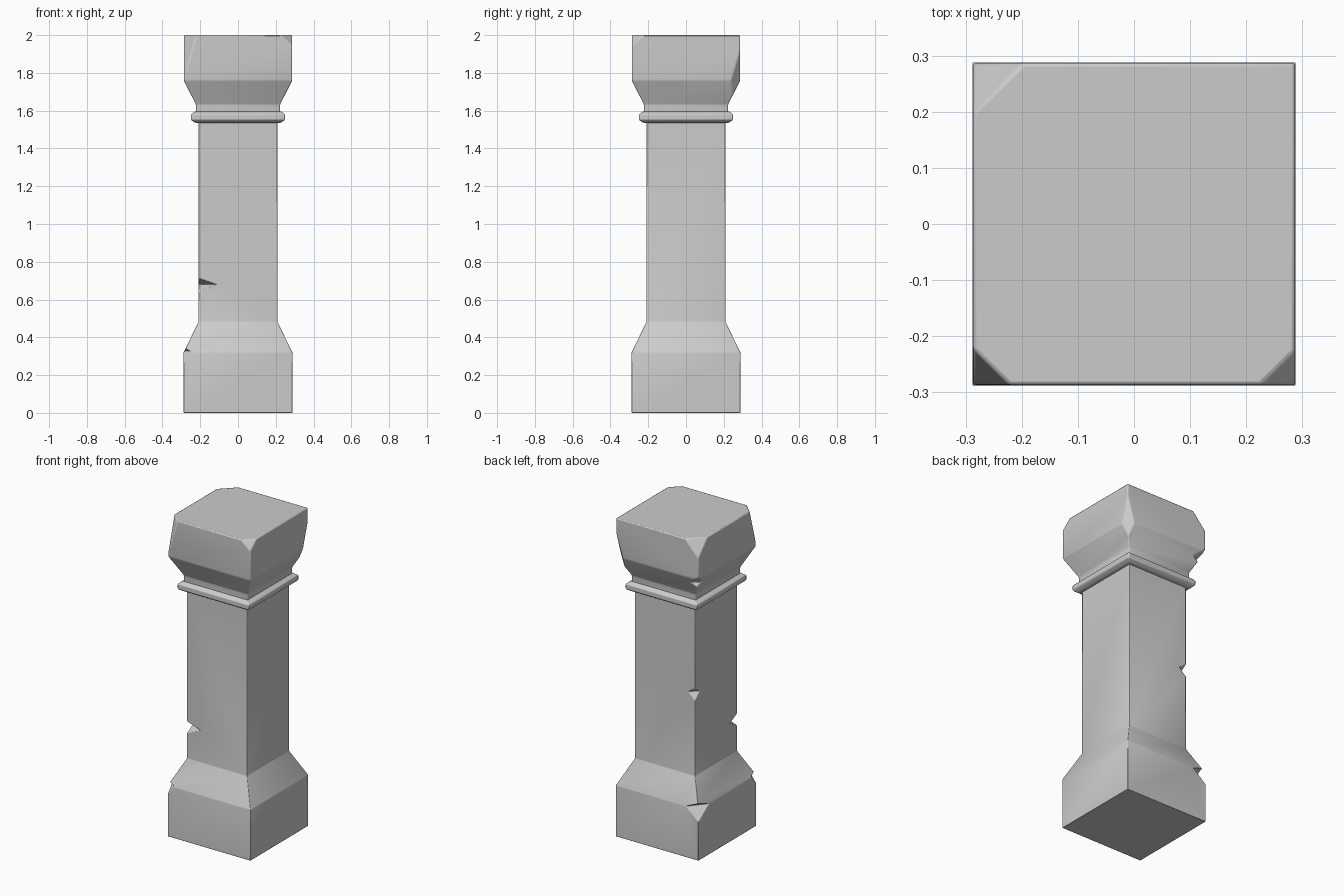
import bpy, bmesh
from mathutils import Vector

if "Cube" in bpy.data.objects:
    bpy.data.objects.remove(bpy.data.objects["Cube"])


def loft(name, profile):
    """Square-section solid from (half width, height) pairs."""
    bm = bmesh.new()
    rings = [[bm.verts.new((sx * w, sy * w, z))
              for sx, sy in ((-1, -1), (1, -1), (1, 1), (-1, 1))]
             for w, z in profile]
    bm.faces.new(rings[0][::-1])
    bm.faces.new(rings[-1])
    for a, b in zip(rings, rings[1:]):
        for i in range(4):
            j = (i + 1) % 4
            bm.faces.new((a[i], a[j], b[j], b[i]))
    me = bpy.data.meshes.new(name)
    bm.to_mesh(me)
    bm.free()
    ob = bpy.data.objects.new(name, me)
    bpy.context.collection.objects.link(ob)
    return ob


def activate(ob):
    bpy.ops.object.select_all(action='DESELECT')
    ob.select_set(True)
    bpy.context.view_layer.objects.active = ob


def slice_corner(ob, sx, sy, half, z_edge, z_cut, leg):
    """Cut a vertical edge flat: plane meets it at z_edge, is leg deep at z_cut."""
    tip = Vector((sx * half, sy * half, z_edge))
    a = Vector((sx * (half - leg), sy * half, z_cut))
    b = Vector((sx * half, sy * (half - leg), z_cut))
    n = (a - tip).cross(b - tip).normalized()
    if n.dot(Vector((sx, sy, 0))) < 0:
        n = -n
    bm = bmesh.new()
    bm.from_mesh(ob.data)
    cut = bmesh.ops.bisect_plane(bm, geom=bm.verts[:] + bm.edges[:] + bm.faces[:],
                                 plane_co=tip, plane_no=n, clear_outer=True)
    edges = [g for g in cut['geom_cut'] if isinstance(g, bmesh.types.BMEdge)]
    bmesh.ops.contextual_create(bm, geom=edges)
    bmesh.ops.recalc_face_normals(bm, faces=bm.faces[:])
    bm.to_mesh(ob.data)
    bm.free()


def notch(ob, sx, sy, half, z, lx, ly, up, down):
    """Cut a V-shaped chip across a vertical edge."""
    a = Vector((sx * (half - lx), sy * half, z))
    b = Vector((sx * half, sy * (half - ly), z))
    t = (b - a).normalized()
    n = Vector((sx * ly, sy * lx, 0)).normalized()
    d = (Vector((sx * half, sy * half, z)) - a).dot(n)
    reach = d * 3
    bm = bmesh.new()
    for s in (-1, 1):
        p = (a + b) / 2 + t * s * 0.2
        bm.verts.new(p)
        for h in (up, -down):
            bm.verts.new(p + n * reach + Vector((0, 0, h * reach / d)))
    bmesh.ops.convex_hull(bm, input=bm.verts[:])
    bmesh.ops.recalc_face_normals(bm, faces=bm.faces[:])
    me = bpy.data.meshes.new("chip_cutter")
    bm.to_mesh(me)
    bm.free()
    cutter = bpy.data.objects.new("chip_cutter", me)
    cutter.hide_render = True
    bpy.context.collection.objects.link(cutter)
    mod = ob.modifiers.new("chip", 'BOOLEAN')
    mod.operation = 'DIFFERENCE'
    mod.solver = 'EXACT'
    mod.object = cutter
    activate(ob)
    bpy.ops.object.modifier_apply(modifier=mod.name)
    bpy.data.objects.remove(cutter)


def finish(ob, width):
    """Soft worn edges."""
    mod = ob.modifiers.new("worn_edges", 'BEVEL')
    mod.width = width
    mod.segments = 2
    mod.limit_method = 'ANGLE'
    mod.angle_limit = 0.35
    activate(ob)
    bpy.ops.object.shade_smooth_by_angle(angle=0.6)


# Base block and shaft
column = loft("base_and_shaft", [(0.288, 0), (0.288, 0.32), (0.209, 0.482), (0.209, 1.56)])
notch(column, -1, -1, 0.209, 0.68, 0.10, 0.07, 0.035, 0.04)
notch(column, -1, 1, 0.209, 1.0, 0.05, 0.05, 0.035, 0.045)
notch(column, -1, 1, 0.288, 0.32, 0.09, 0.11, 0.04, 0.075)
notch(column, -1, -1, 0.288, 0.325, 0.045, 0.05, 0.03, 0.06)
finish(column, 0.006)

# Collar ring
collar = loft("collar", [(0.225, 1.535), (0.248, 1.55), (0.248, 1.582), (0.225, 1.597)])
finish(collar, 0.005)

# Capital with broken corners
capital = loft("capital", [(0.223, 1.57), (0.223, 1.633), (0.287, 1.76), (0.287, 2.0)])
slice_corner(capital, -1, -1, 0.287, 1.77, 2.0, 0.065)
slice_corner(capital, 1, -1, 0.287, 1.945, 2.0, 0.062)
slice_corner(capital, -1, 1, 0.287, 1.90, 2.0, 0.09)
slice_corner(capital, 1, 1, 0.287, 1.92, 1.76, 0.05)
notch(capital, -1, 1, 0.268, 1.725, 0.05, 0.05, 0.03, 0.04)
finish(capital, 0.006)
